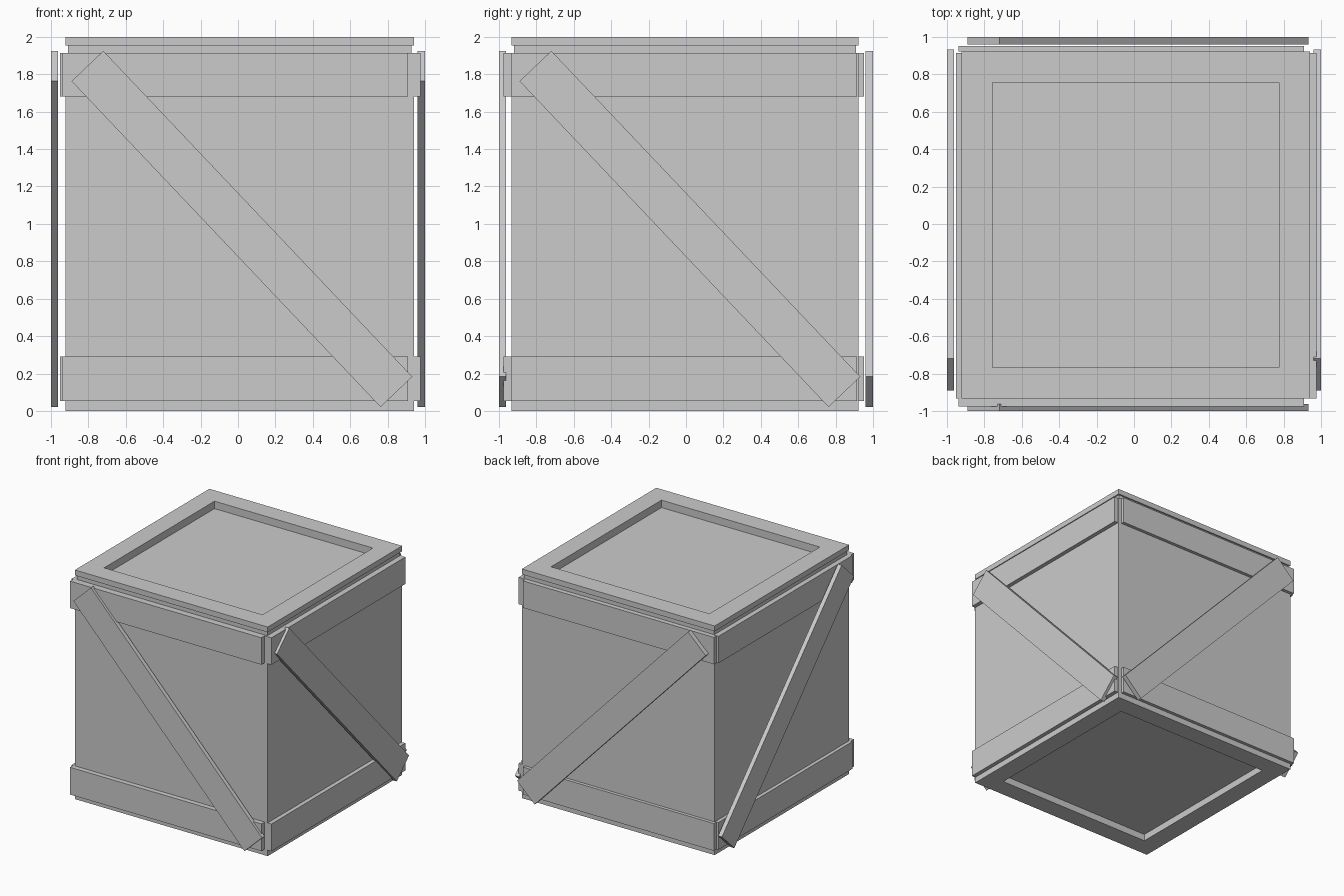
import bpy, bmesh
from mathutils import Vector

if "Cube" in bpy.data.objects:
    bpy.data.objects.remove(bpy.data.objects["Cube"])

X0, X1, Y0, Y1 = -0.922, 0.94, -0.933, 0.922   # crate body footprint


def add_object(name, bm):
    bmesh.ops.recalc_face_normals(bm, faces=bm.faces)
    mesh = bpy.data.meshes.new(name)
    bm.to_mesh(mesh)
    bm.free()
    bpy.context.collection.objects.link(bpy.data.objects.new(name, mesh))


def stack(name, rings):
    """Rectangular rings given as (inset, z), bridged and capped."""
    bm = bmesh.new()
    loops = [[bm.verts.new(p) for p in ((X0 + i, Y0 + i, z), (X1 - i, Y0 + i, z),
                                        (X1 - i, Y1 - i, z), (X0 + i, Y1 - i, z))]
             for i, z in rings]
    for a, b in zip(loops, loops[1:]):
        for k in range(4):
            n = (k + 1) % 4
            bm.faces.new((a[k], a[n], b[n], b[k]))
    bm.faces.new(loops[0])
    bm.faces.new(loops[-1])
    add_object(name, bm)


def slab(name, outline, axis, lo, hi):
    """Extrude a (horizontal, z) outline along x or y from lo to hi."""
    bm = bmesh.new()
    pts = [(lo, u, z) if axis == 'x' else (u, lo, z) for u, z in outline]
    face = bm.faces.new([bm.verts.new(p) for p in pts])
    ext = bmesh.ops.extrude_face_region(bm, geom=[face])['geom']
    move = Vector((hi - lo, 0, 0) if axis == 'x' else (0, hi - lo, 0))
    bmesh.ops.translate(bm, vec=move,
                        verts=[v for v in ext if isinstance(v, bmesh.types.BMVert)])
    add_object(name, bm)


# Body with recessed base, groove under the lid and recessed lid
stack("crate_body", [(0.166, 0.06), (0.166, 0), (0, 0), (0, 1.915), (0.013, 1.915),
                     (0.013, 1.953), (0, 1.953), (0, 2), (0.166, 2), (0.166, 1.935)])

# Per side: name, axis, plank span, plank thickness range, brace thickness range
sides = [
    ("front", 'y', (-0.938, 0.91), (-0.977, Y0), (-1.0, -0.963)),
    ("back", 'y', (-0.938, 0.91), (Y1, 0.951), (0.96, 1.0)),
    ("left", 'x', (-0.933, 0.914), (-0.953, X0), (-1.0, -0.963)),
    ("right", 'x', (-0.933, 0.914), (X1, 0.976), (0.96, 1.0)),
]
brace = [(-0.89, 1.763), (-0.72, 1.925), (0.932, 0.183), (0.762, 0.021)]

for name, axis, (a, b), plank, bar in sides:
    # Horizontal planks
    for level, z0, z1 in (("lower", 0.052, 0.29), ("upper", 1.68, 1.915)):
        slab(f"{name}_{level}_plank", [(a, z0), (b, z0), (b, z1), (a, z1)], axis, *plank)
    # Diagonal brace
    slab(f"{name}_brace", brace, axis, *bar)
